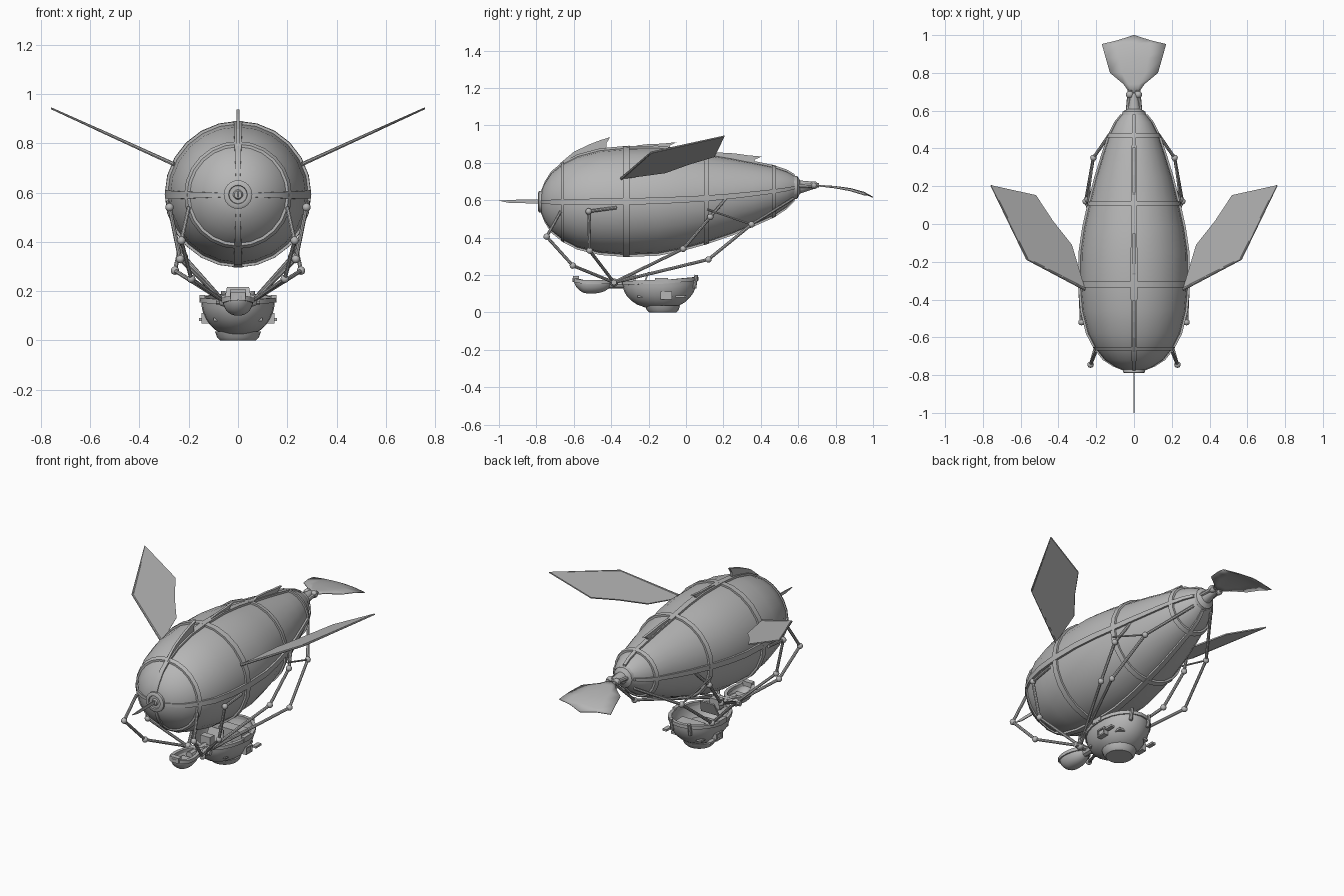
import bpy, bmesh, math
from mathutils import Vector

if "Cube" in bpy.data.objects:
    bpy.data.objects.remove(bpy.data.objects["Cube"])

GREY = bpy.data.materials.new("plain grey")
GREY.diffuse_color = (0.47, 0.47, 0.47, 1)
GREY.use_nodes = True
GREY.node_tree.nodes["Principled BSDF"].inputs["Base Color"].default_value = GREY.diffuse_color


def finish(name, bm, smooth=True):
    bmesh.ops.recalc_face_normals(bm, faces=bm.faces)
    me = bpy.data.meshes.new(name)
    bm.to_mesh(me)
    bm.free()
    me.materials.append(GREY)
    ob = bpy.data.objects.new(name, me)
    bpy.context.collection.objects.link(ob)
    if smooth:
        bpy.ops.object.select_all(action='DESELECT')
        ob.select_set(True)
        bpy.context.view_layer.objects.active = ob
        bpy.ops.object.shade_smooth_by_angle(angle=math.radians(35))
    return ob


def loft(name, rings, closed=False, smooth=True):
    """Bridge equal rings of points; cap the ends, or join them when closed."""
    bm = bmesh.new()
    vs = [[bm.verts.new(p) for p in r] for r in rings]
    n = len(vs[0])
    for i in range(len(vs) if closed else len(vs) - 1):
        a, b = vs[i], vs[(i + 1) % len(vs)]
        for j in range(n):
            bm.faces.new((a[j], a[(j + 1) % n], b[(j + 1) % n], b[j]))
    if not closed:
        bm.faces.new(vs[0])
        bm.faces.new(vs[-1])
    return finish(name, bm, smooth)


def ring(y, z, r, n=24):
    return [(r * math.sin(2 * math.pi * i / n), y, z + r * math.cos(2 * math.pi * i / n)) for i in range(n)]


def plate(name, pts, thick):
    """Thin solid sheet from an outline."""
    bm = bmesh.new()
    bm.faces.new([bm.verts.new(p) for p in pts])
    ob = finish(name, bm, False)
    m = ob.modifiers.new("thickness", 'SOLIDIFY')
    m.thickness, m.offset = thick, 0
    return ob


def box(name, c, s):
    bm = bmesh.new()
    bmesh.ops.create_cube(bm, size=1)
    for v in bm.verts:
        v.co = Vector([v.co[k] * s[k] + c[k] for k in range(3)])
    return finish(name, bm, False)


def rod(name, a, b, r, r2=None):
    a, b = Vector(a), Vector(b)
    q = (b - a).to_track_quat('Z', 'Y')
    rings = [[p + q @ Vector((rr * math.cos(k * math.pi / 4), rr * math.sin(k * math.pi / 4), 0))
              for k in range(8)] for p, rr in ((a, r), (b, r2 or r))]
    return loft(name, rings)


def ball(name, c, r):
    bm = bmesh.new()
    bmesh.ops.create_uvsphere(bm, u_segments=12, v_segments=8, radius=r)
    bmesh.ops.translate(bm, verts=bm.verts, vec=c)
    return finish(name, bm)


# balloon hull: stations of y, axis height, radius
HULL = [(-.775, .59, .05), (-.755, .59, .10), (-.72, .59, .155), (-.66, .59, .203), (-.58, .59, .245),
        (-.46, .592, .275), (-.32, .593, .287), (-.15, .597, .284), (-.02, .603, .265), (.11, .61, .236),
        (.25, .622, .2), (.36, .634, .166), (.47, .647, .13), (.54, .658, .095), (.58, .667, .062)]


def hull_at(y):
    for a, b in zip(HULL, HULL[1:]):
        if y <= b[0]:
            t = (y - a[0]) / (b[0] - a[0])
            return a[1] + t * (b[1] - a[1]), a[2] + t * (b[2] - a[2])
    return HULL[-1][1:]


loft("balloon_hull", [ring(*s) for s in HULL])

# raised hoops around the hull
for y, w in ((-.66, .009), (-.32, .017), (.11, .013), (.47, .011)):
    rings = []
    for dy, dr in ((-w, -.01), (-w, .011), (w, .011), (w, -.01)):
        z, r = hull_at(y + dy)
        rings.append(ring(y + dy, z, r + dr))
    loft("hull_hoop", rings, closed=True)

# four lengthwise straps
for k in range(4):
    a = k * math.pi / 2
    out, side = Vector((math.sin(a), 0, math.cos(a))), Vector((math.cos(a), 0, -math.sin(a)))
    rings = []
    for y, z, r in HULL:
        w = .006 + .04 * r
        c = Vector((0, y, z))
        rings.append([c + out * (r + d) + side * s for d, s in ((-.012, -w), (.01, -w), (.01, w), (-.012, w))])
    loft("hull_strap", rings)

# nose cap and nose spike
loft("nose_cap", [ring(y, .592, r) for y, r in
                  ((-.75, .058), (-.785, .058), (-.79, .05), (-.79, .038), (-.782, .036), (-.782, .02), (-.79, .015))])
plate("nose_spike", [(0, -1, .597), (0, -.945, .585), (0, -.78, .582), (0, -.78, .604), (0, -.92, .602)], .005)

# swept crest fins along the back
for pts in ([(-.72, .72), (-.67, .80), (-.6, .858), (-.52, .897), (-.46, .92), (-.405, .937), (-.425, .905),
             (-.425, .885), (-.44, .85), (-.6, .81)],
            [(-.32, .87), (-.26, .893), (-.2, .9), (-.13, .902), (-.05, .91), (-.085, .892), (-.09, .86)],
            [(.12, .835), (.17, .855), (.26, .85), (.33, .84), (.405, .833), (.37, .818), (.36, .79)]):
    plate("crest_fin", [(0, y, z) for y, z in pts], .014)

# side wings, with a heavier leading spar
WING = [(.26, -.345), (.566, -.185), (.757, .205), (.52, .153), (.43, .016), (.33, -.11)]
for s in (1, -1):
    pts = [Vector((s * x, y, .72 + (x - .27) * .455)) for x, y in WING]
    plate("wing", pts, .007)
    rod("wing_spar", pts[0], pts[1], .008, .006)
    rod("wing_spar_tip", pts[1], pts[2], .006, .004)

# tail mount and tail fan
loft("tail_cone", [ring(.57, .667, .066, 12), ring(.595, .668, .06, 12), ring(.61, .67, .035, 12), ring(.69, .68, .018, 12)])
for s in (1, -1):
    rod("tail_fork", (s * .035, .56, .672), (s * .022, .71, .681), .012)
    ball("tail_joint", (s * .022, .685, .68), .021)
rod("tail_pin", (-.04, .685, .68), (.04, .685, .68), .012)
fan = [(.69, .02, .68, .677), (.74, .055, .677, .672), (.8, .127, .673, .665), (.88, .15, .662, .65),
       (.952, .17, .642, .628)]
bm = bmesh.new()
rows = [[bm.verts.new(p) for p in ((-w, y, ze), (-w / 2, y, (z + ze) / 2 + .003), (0, y, z),
                                   (w / 2, y, (z + ze) / 2 + .003), (w, y, ze))] for y, w, z, ze in fan]
for a, b in zip(rows, rows[1:]):
    for j in range(4):
        bm.faces.new((a[j], a[j + 1], b[j + 1], b[j]))
tip = [bm.verts.new(p) for p in ((-.085, .972, .627), (0, 1, .615), (.085, .972, .627))]
e = rows[-1]
for f in ((e[0], e[1], tip[0]), (e[1], e[2], tip[1], tip[0]), (e[2], e[3], tip[2], tip[1]), (e[3], e[4], tip[2])):
    bm.faces.new(f)
tail = finish("tail_fan", bm)
m = tail.modifiers.new("thickness", 'SOLIDIFY')
m.thickness, m.offset = .005, 0

# rigging: jointed struts from the hull down to the hub
HUB = (.06, -.385, .16)
RIG = [[(.2, -.67, .54), (.23, -.745, .405), (.19, -.605, .25), HUB],
       [(.285, -.37, .56), (.278, -.52, .54), (.235, -.515, .33), HUB],
       [(.2, .22, .615), (.245, .13, .51), (.22, -.015, .34), HUB],
       [(.06, .575, .61), (.215, .35, .47), (.256, .12, .283), HUB]]
for s in (1, -1):
    for path in RIG:
        path = [(s * x, y, z) for x, y, z in path]
        for a, b in zip(path, path[1:]):
            rod("rig_strut", a, b, .0085)
        for p in path[1:3]:
            ball("rig_joint", p, .017)
    ball("hub_joint", (s * HUB[0], HUB[1], HUB[2]), .022)
    rod("upper_cable", (s * .245, .115, .55), (s * .215, .35, .47), .005)
rod("hub_axle", (-.09, -.385, .16), (.09, -.385, .16), .015)
rod("hub_link", (0, -.46, .15), (0, -.3, .15), .022)


def bowl(name, cy, rx, front, back, depth, rim, n=24):
    """Open boat-like shell with a sloping rim and a rim moulding."""
    def pt(s, a, k=1.0):
        d = math.sin(a)
        y = cy + (back if d > 0 else front) * s * d * k
        x = rx * s * math.cos(a) * k
        return Vector((x, y, rim(y) - depth * math.sqrt(max(0, 1 - s ** 2.3))))
    ang = [2 * math.pi * i / n for i in range(n)]
    prof = [1, .985, .95, .88, .78, .64, .45, .2]
    outer = [[pt(s, a) for a in ang] for s in prof]
    inner = [[pt(s, a, .93) + Vector((0, 0, .012 * (s < 1))) for a in ang] for s in prof]
    loft(name, outer[::-1] + inner)
    tube = []
    for a in ang:
        p, o = pt(1, a), Vector((math.cos(a), math.sin(a), 0))
        tube.append([p + o * u + Vector((0, 0, v)) for u, v in ((.006, -.012), (.006, .008), (-.014, .008), (-.014, -.012))])
    loft(name + "_rim", tube, closed=True)


# main gondola and the small pilot pod ahead of it
bowl("gondola", -.12, .15, .22, .18, .15, lambda y: .165 + .09 * max(0, y + .12) - .05 * max(0, -.2 - y))
bowl("pilot_pod", -.51, .062, .09, .115, .065, lambda y: .165 + .2 * max(0, -.55 - y))

# keel plate, seats and bulkheads
loft("keel", [[(r * .085 * math.cos(a), -.125 + r * .085 * math.sin(a), z) for a in
               [i * math.pi / 10 for i in range(20)]] for r, z in ((.85, 0), (1, .012), (1.1, .036))])
box("gondola_deck", (0, -.13, .085), (.2, .26, .012))
box("gondola_seat", (0, -.04, .125), (.15, .07, .07))
box("control_box", (0, -.29, .18), (.065, .04, .055))
plate("windscreen", [(-.06, -.23, .14), (.06, -.23, .14), (.045, -.2, .215), (-.045, -.2, .215)], .008)
box("pod_seat", (0, -.5, .135), (.06, .05, .03))
box("pod_headrest", (0, -.588, .18), (.06, .03, .028))

# side portholes, steps, hull ribs and stern cowl
for s in (1, -1):
    x = s * .134
    for dy, dz, sy, sz in ((0, .018, .06, .008), (0, -.018, .06, .008), (.026, 0, .008, .04), (-.026, 0, .008, .04)):
        box("window_frame", (x, -.105 + dy, .09 + dz), (.03, sy, sz))
    box("window_pane", (x, -.105, .09), (.014, .05, .032))
    box("side_step", (s * .145, -.03, .085), (.025, .05, .012))
    box("rim_cleat", (s * .145, -.13, .172), (.022, .07, .025))
    rod("stern_post", (s * .06, .045, .13), (s * .06, .055, .2), .01)
